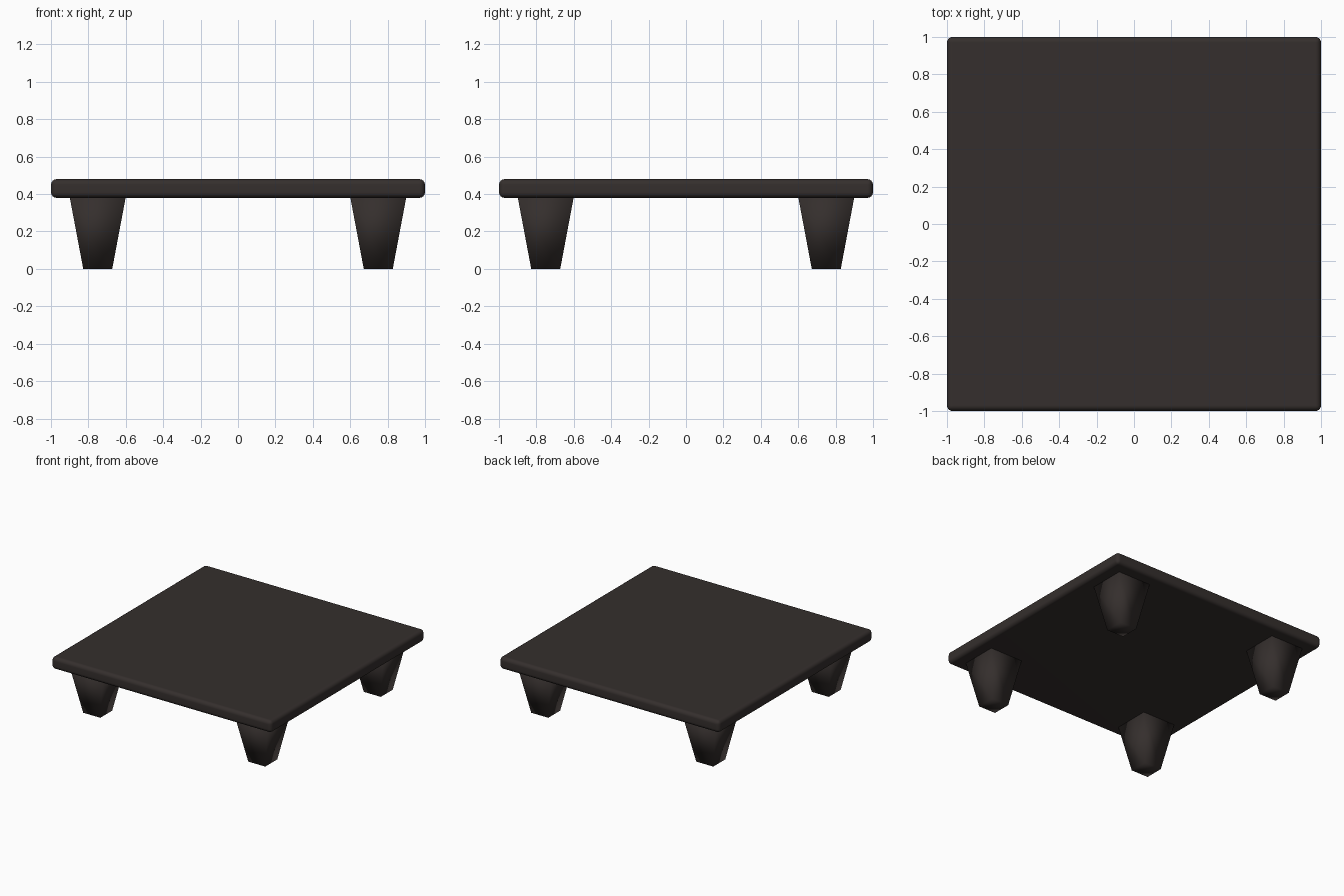
import bpy, bmesh

if "Cube" in bpy.data.objects:
    bpy.data.objects.remove(bpy.data.objects["Cube"])

mat = bpy.data.materials.new("dark_wood")
mat.diffuse_color = (0.035, 0.028, 0.026, 1)
mat.use_nodes = True
mat.node_tree.nodes["Principled BSDF"].inputs["Base Color"].default_value = mat.diffuse_color


def finish(name, bm):
    mesh = bpy.data.meshes.new(name)
    bm.to_mesh(mesh)
    bm.free()
    mesh.materials.append(mat)
    for p in mesh.polygons:
        p.use_smooth = True
    obj = bpy.data.objects.new(name, mesh)
    bpy.context.collection.objects.link(obj)
    return obj


# Square top with rounded edges
bm = bmesh.new()
bmesh.ops.create_cube(bm, size=1)
for v in bm.verts:
    v.co = (v.co.x * 2, v.co.y * 2, 0.43 + v.co.z * 0.1)
top = finish("table_top", bm)
bevel = top.modifiers.new("rounded_edges", 'BEVEL')
bevel.width = 0.03
bevel.segments = 4
bevel.limit_method = 'NONE'
top.modifiers.new("flat_panels", 'WEIGHTED_NORMAL')


# Tapered square legs, one per corner
def leg(name, x, y):
    bm = bmesh.new()
    bmesh.ops.create_cube(bm, size=1)
    for v in bm.verts:
        w = 0.3 if v.co.z > 0 else 0.155
        v.co = (x + v.co.x * w, y + v.co.y * w, 0.385 if v.co.z > 0 else 0)
    finish(name, bm)


for side, x in (("left", -0.75), ("right", 0.75)):
    for end, y in (("front", -0.75), ("back", 0.75)):
        leg(f"{end}_{side}_leg", x, y)
